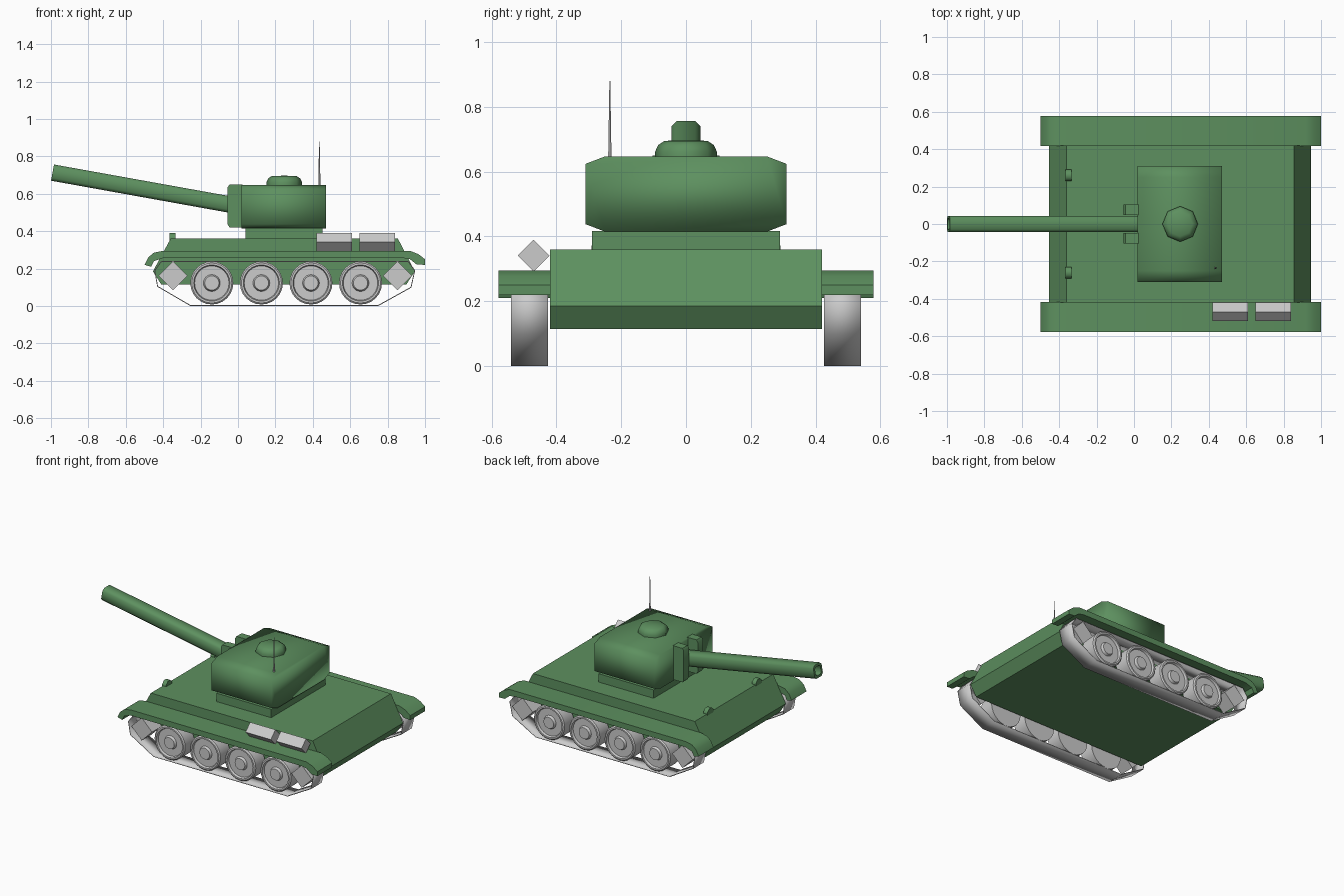
import bpy, bmesh, math
from mathutils import Vector, Matrix

if "Cube" in bpy.data.objects:
    bpy.data.objects.remove(bpy.data.objects["Cube"])

green = bpy.data.materials.new("green_paint")
green.diffuse_color = (0.11, 0.28, 0.115, 1)
green.use_nodes = True
green.node_tree.nodes["Principled BSDF"].inputs["Base Color"].default_value = green.diffuse_color


def finish(bm, name, mat=None, angle=35, matrix=None):
    if matrix:
        bm.transform(matrix)
    bmesh.ops.recalc_face_normals(bm, faces=bm.faces)
    me = bpy.data.meshes.new(name)
    bm.to_mesh(me)
    bm.free()
    if mat:
        me.materials.append(mat)
    if angle:
        me.shade_smooth()
        me.set_sharp_from_angle(angle=math.radians(angle))
    ob = bpy.data.objects.new(name, me)
    bpy.context.collection.objects.link(ob)
    return ob


def prism(name, pts, a, b, axis="y", mat=None, angle=35):
    """Extrude a profile from a to b along x (pts are y,z) or y (pts are x,z)."""
    bm = bmesh.new()
    at = (lambda p, t: (p[0], t, p[1])) if axis == "y" else (lambda p, t: (t, p[0], p[1]))
    f = bm.faces.new([bm.verts.new(at(p, a)) for p in pts])
    ext = bmesh.ops.extrude_face_region(bm, geom=[f])["geom"]
    off = (0, b - a, 0) if axis == "y" else (b - a, 0, 0)
    bmesh.ops.translate(bm, vec=off, verts=[g for g in ext if isinstance(g, bmesh.types.BMVert)])
    if not any(g == f for g in bm.faces):
        bm.faces.new([bm.verts.new(at(p, a)) for p in pts])
    bmesh.ops.remove_doubles(bm, verts=bm.verts, dist=1e-5)
    return finish(bm, name, mat, angle)


def lathe(name, prof, n, matrix, mat=None, angle=35, start=0):
    """Spin an (r, h) profile about local z, then place it."""
    bm = bmesh.new()
    rot = Matrix.Rotation(start, 4, "Z")
    vs = [bm.verts.new(rot @ Vector((r, 0, h))) for r, h in prof]
    es = [bm.edges.new(p) for p in zip(vs, vs[1:])]
    bmesh.ops.spin(bm, geom=vs + es, cent=(0, 0, 0), axis=(0, 0, 1),
                   angle=2 * math.pi, steps=n, use_duplicate=False)
    bmesh.ops.remove_doubles(bm, verts=bm.verts, dist=1e-5)
    return finish(bm, name, mat, angle, matrix)


def chamfered(w, h, cw, ch, zc=0):
    return [(-w, zc - h + ch), (-w + cw, zc - h), (w - cw, zc - h), (w, zc - h + ch),
            (w, zc + h - ch), (w - cw, zc + h), (-w + cw, zc + h), (-w, zc + h - ch)]


# Hull
prism("hull", [(-0.36, 0.36), (0.855, 0.36), (0.945, 0.185), (0.90, 0.115),
               (-0.41, 0.115), (-0.455, 0.185)], -0.42, 0.42, mat=green, angle=0)

# Turret ring and turret
prism("turret_ring", [(-0.29, 0.355), (0.29, 0.355), (0.29, 0.417), (-0.29, 0.417)],
      0.04, 0.452, "x", green, 0)
prism("turret", chamfered(0.31, 0.116, 0.06, 0.023, 0.531), 0.02, 0.47, "x", green, 180)

# Commander's hatch dome
lathe("hatch_dome", [(0, 0.64), (0.095, 0.64), (0.095, 0.662), (0.086, 0.682), (0.066, 0.695), (0, 0.697)],
      8, Matrix.Translation((0.247, 0, 0)), green, 60, math.pi / 2)

# Antenna
lathe("antenna", [(0, 0.64), (0.006, 0.64), (0.004, 0.75), (0.0015, 0.88), (0, 0.88)],
      6, Matrix.Translation((0.435, -0.235, 0)))

# Gun barrel with a recessed bore, tilted up
bm = bmesh.new()
ring = chamfered(0.044, 0.044, 0.016, 0.016)
length = 1.035
loops = [[bm.verts.new((x, y * s, z * s)) for y, z in ring]
         for x, s in ((0, 1), (-length, 1), (-length, 0.65), (-length + 0.08, 0.65))]
for A, B in zip(loops, loops[1:]):
    for i in range(8):
        j = (i + 1) % 8
        bm.faces.new((A[i], A[j], B[j], B[i]))
bm.faces.new(loops[0])
bm.faces.new(loops[-1])
finish(bm, "gun_barrel", green, 50,
       Matrix.Translation((0.027, 0, 0.53)) @ Matrix.Rotation(math.radians(10.2), 4, "Y"))

# Parts repeated on both sides
for s, side in ((-1, "right"), (1, "left")):
    # Gun cheek plates and headlights
    prism("gun_cheek_" + side, [(0.025, 0.42), (-0.045, 0.42), (-0.055, 0.435),
          (-0.055, 0.635), (-0.045, 0.65), (0.025, 0.65)], s * 0.048, s * 0.103, mat=green)
    lathe("headlight_" + side, [(0, 0), (0.034, 0), (0.034, 0.03), (0, 0.03)], 8,
          Matrix.Translation((-0.365, s * 0.26, 0.358)) @ Matrix.Rotation(math.pi / 2, 4, "Y"),
          green, 50, math.pi / 8)

    # Fender with drooping ends
    prism("fender_" + side, [(-0.40, 0.295), (-0.45, 0.285), (-0.48, 0.26), (-0.50, 0.22),
          (-0.465, 0.21), (-0.45, 0.24), (-0.40, 0.257), (0.88, 0.257), (0.92, 0.25),
          (0.955, 0.222), (1.0, 0.22), (1.0, 0.25), (0.965, 0.277), (0.92, 0.295)],
          s * 0.418, s * 0.578, mat=green)

    # Track: thin closed band
    path = [(-0.445, 0.19), (-0.43, 0.105), (-0.255, 0.003), (0.75, 0.003),
            (0.925, 0.1), (0.945, 0.19), (0.91, 0.238), (-0.41, 0.238)]
    bm = bmesh.new()
    A, B = ([bm.verts.new((x, y, z)) for x, z in path] for y in (s * 0.425, s * 0.54))
    for i in range(8):
        j = (i + 1) % 8
        bm.faces.new((A[i], A[j], B[j], B[i]))
    track = finish(bm, "track_" + side)
    mod = track.modifiers.new("thickness", "SOLIDIFY")
    mod.thickness, mod.offset = 0.005, 0

    # Road wheels and four-sided drive sprockets; local z points outward
    out = Matrix.Rotation(-s * math.pi / 2, 4, "X")
    for k in range(4):
        lathe(f"road_wheel_{side}_{k}", [(0, 0.43), (0.115, 0.43), (0.115, 0.53), (0.107, 0.537),
              (0.097, 0.537), (0.092, 0.522), (0.045, 0.522), (0.038, 0.538), (0, 0.538)],
              24, Matrix.Translation((-0.14 + k * 0.265, 0, 0.123)) @ out)
    for x, end in ((-0.348, "front"), (0.853, "rear")):
        lathe(f"sprocket_{side}_{end}", [(0, 0.43), (0.077, 0.43), (0.077, 0.535), (0, 0.535)],
              4, Matrix.Translation((x, 0, 0.162)) @ out, angle=0)

# Four-sided fuel drums on the right fender
for i, x in enumerate((0.42, 0.65)):
    lathe(f"fuel_drum_{i}", [(0, 0), (0.049, 0), (0.049, 0.19), (0, 0.19)], 4,
          Matrix.Translation((x, -0.47, 0.341)) @ Matrix.Rotation(math.pi / 2, 4, "Y"), angle=0)
